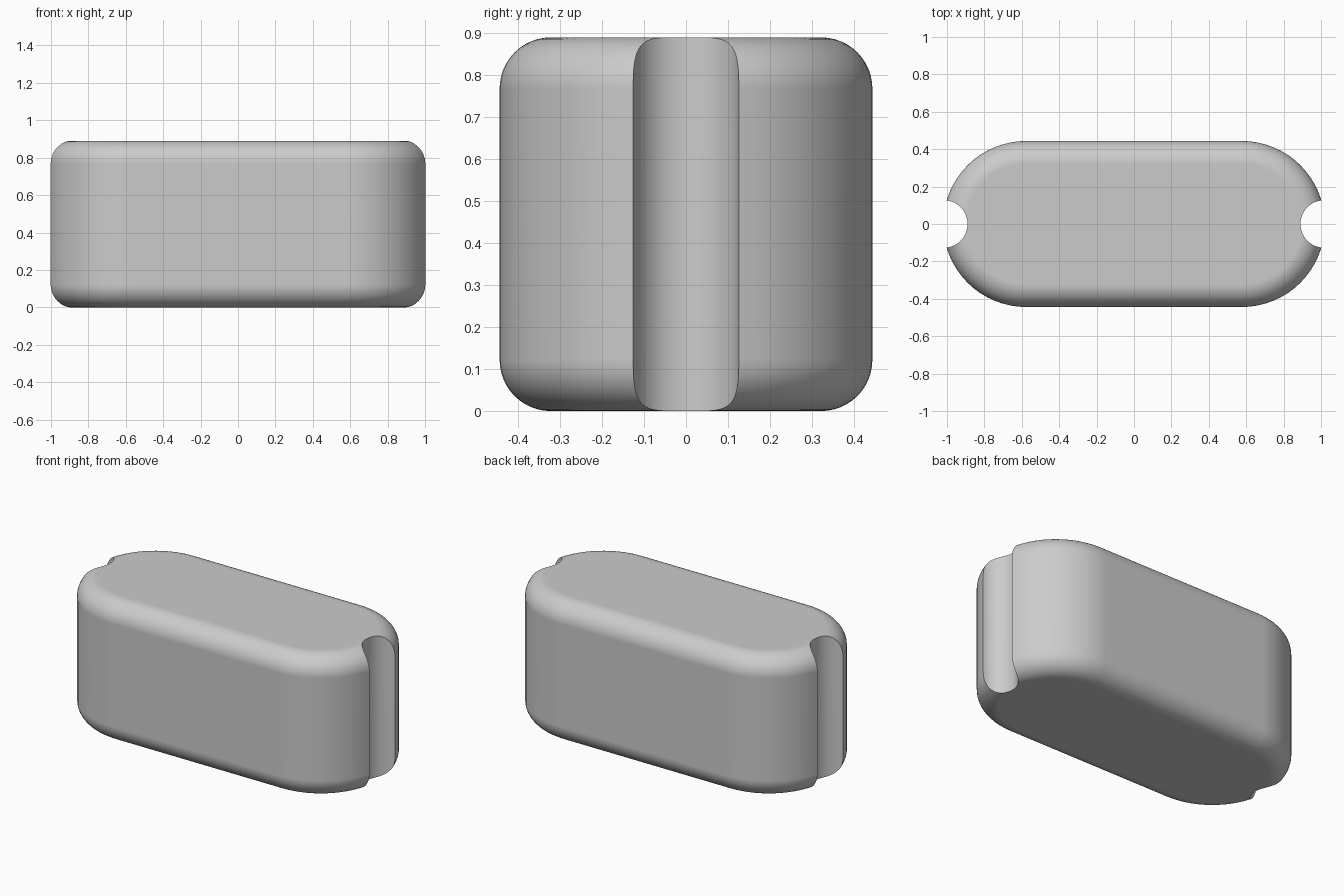
import bpy
import bmesh
from math import sin, cos, pi

cube = bpy.data.objects.get("Cube")
if cube:
    bpy.data.objects.remove(cube, do_unlink=True)

HEIGHT = 0.89
RADIUS = 0.444     # round ends
CENTRE = 0.576     # centre of each round end
FILLET = 0.122     # rounded top and bottom rims
GROOVE = 0.127     # finger groove radius

grey = bpy.data.materials.new("plain grey")
grey.use_nodes = True
grey.diffuse_color = (0.6, 0.6, 0.6, 1)
grey.node_tree.nodes["Principled BSDF"].inputs["Base Color"].default_value = (0.6, 0.6, 0.6, 1)


def stadium(bm, radius, z, steps=32):
    """One ring with two straight sides and two round ends."""
    ring = []
    for side in (1, -1):
        for i in range(steps + 1):
            a = -pi / 2 + pi * i / steps
            ring.append(bm.verts.new((side * (CENTRE + radius * cos(a)),
                                      side * radius * sin(a), z)))
    return ring


# Body: stadium rings stacked along a filleted profile
bm = bmesh.new()
arc = [pi / 2 * i / 12 for i in range(13)]
profile = [(RADIUS - FILLET + FILLET * sin(a), FILLET - FILLET * cos(a)) for a in arc]
profile += [(r, HEIGHT - z) for r, z in reversed(profile)]
rings = [stadium(bm, r, z) for r, z in profile]
for low, high in zip(rings, rings[1:]):
    for i in range(len(low)):
        j = (i + 1) % len(low)
        bm.faces.new((low[i], low[j], high[j], high[i]))
bm.faces.new(rings[0][::-1])
bm.faces.new(rings[-1])
bmesh.ops.recalc_face_normals(bm, faces=bm.faces[:])
mesh = bpy.data.meshes.new("body")
bm.to_mesh(mesh)
bm.free()
mesh.materials.append(grey)
body = bpy.data.objects.new("body", mesh)
bpy.context.collection.objects.link(body)

# Vertical grooves cut into both round ends
for side, name in ((1, "left_groove"), (-1, "right_groove")):
    bpy.ops.mesh.primitive_cylinder_add(vertices=64, radius=GROOVE, depth=HEIGHT * 2,
                                        location=(side * (CENTRE + RADIUS - 0.003), 0, HEIGHT / 2))
    cutter = bpy.context.object
    cutter.name = name + "_cutter"
    cutter.hide_render = True
    cutter.data.materials.append(grey)
    cut = body.modifiers.new(name, "BOOLEAN")
    cut.operation = "DIFFERENCE"
    cut.solver = "EXACT"
    cut.object = cutter
    bpy.ops.object.select_all(action="DESELECT")
    body.select_set(True)
    bpy.context.view_layer.objects.active = body
    bpy.ops.object.modifier_apply(modifier=cut.name)
    bpy.data.objects.remove(cutter, do_unlink=True)

# Smooth skin with crisp groove edges
bpy.ops.object.shade_smooth_by_angle(angle=pi / 6)
weighted = body.modifiers.new("even_shading", "WEIGHTED_NORMAL")
weighted.keep_sharp = True
